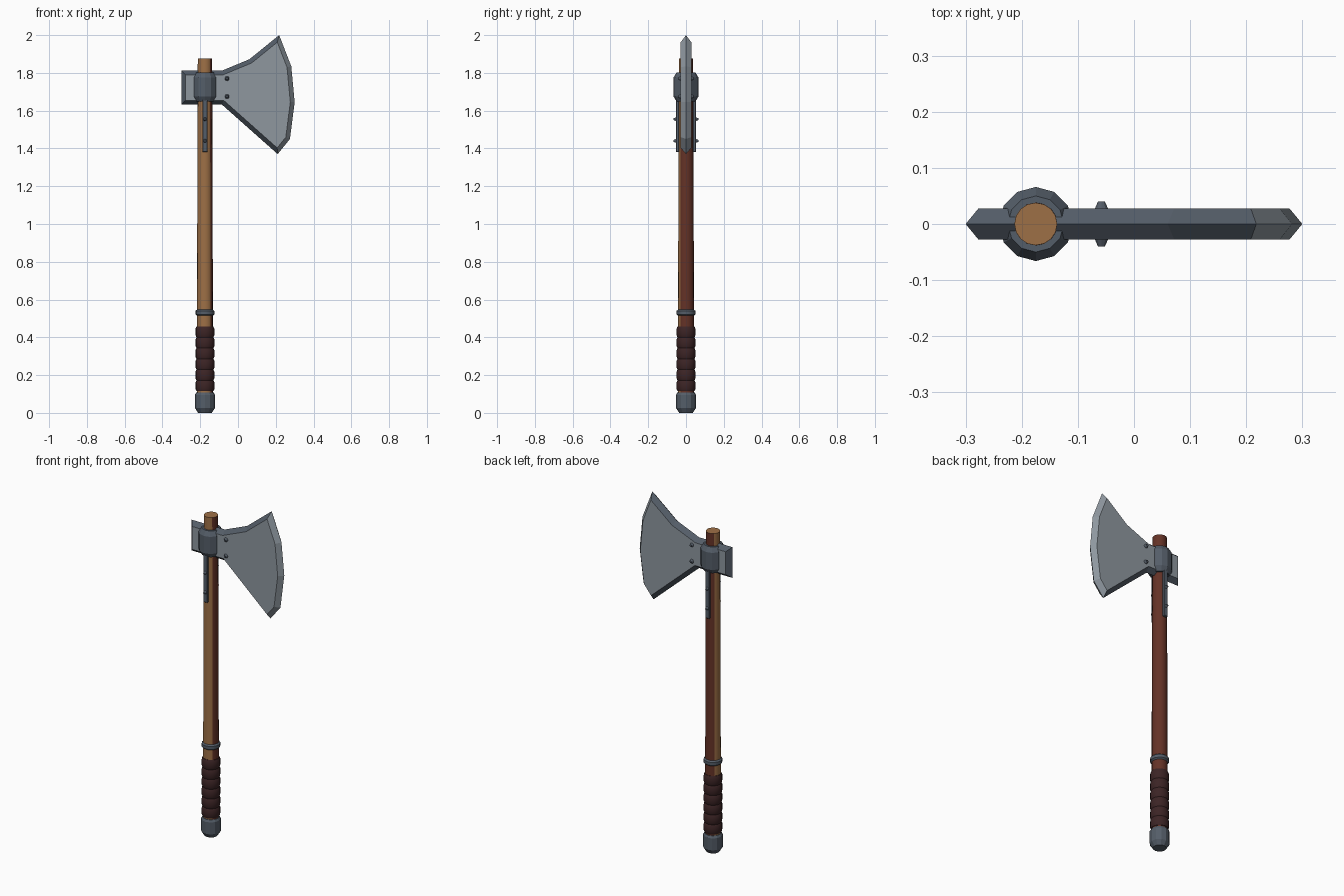
import bpy, bmesh, math

if "Cube" in bpy.data.objects:
    bpy.data.objects.remove(bpy.data.objects["Cube"], do_unlink=True)

SHAFT_X = -0.175


def material(name, srgb):
    linear = [((c / 255 + 0.055) / 1.055) ** 2.4 for c in srgb]
    mat = bpy.data.materials.new(name)
    mat.use_nodes = True
    mat.diffuse_color = (*linear, 1)
    mat.node_tree.nodes["Principled BSDF"].inputs["Base Color"].default_value = (*linear, 1)
    return mat


tan_wood = material("tan wood", (158, 112, 70))
red_wood = material("red brown wood", (100, 50, 38))
leather = material("dark leather", (60, 36, 37))
steel = material("dark steel", (84, 93, 104))
polished = material("polished steel", (142, 151, 159))


def make_object(name, bm, mats, smooth_angle=None):
    mesh = bpy.data.meshes.new(name)
    bm.to_mesh(mesh)
    bm.free()
    for mat in mats:
        mesh.materials.append(mat)
    ob = bpy.data.objects.new(name, mesh)
    bpy.context.collection.objects.link(ob)
    if smooth_angle:
        bpy.ops.object.select_all(action="DESELECT")
        ob.select_set(True)
        bpy.context.view_layer.objects.active = ob
        bpy.ops.object.shade_smooth_by_angle(angle=math.radians(smooth_angle))
    return ob


def lathe(profile, sides):
    """Closed solid turned round the shaft from (radius, height) pairs."""
    bm = bmesh.new()
    rings = []
    for r, z in profile:
        angles = [math.tau * i / sides for i in range(sides)]
        rings.append([bm.verts.new((SHAFT_X + r * math.cos(a), r * math.sin(a), z)) for a in angles])
    for low, high in zip(rings, rings[1:]):
        for i in range(sides):
            j = (i + 1) % sides
            bm.faces.new((low[i], low[j], high[j], high[i]))
    bm.faces.new(rings[0][::-1])
    bm.faces.new(rings[-1])
    return bm


# Shaft: tan on one half, red brown on the other, tan on the top end
bm = lathe([(0.042, 0.08), (0.042, 0.6), (0.038, 1.875)], 16)
for f in bm.faces:
    c = f.calc_center_median()
    f.material_index = int(f.normal.z < 0.5 and c.x - SHAFT_X + c.y > 0)
bm.normal_update()
for f in bm.faces:
    if f.normal.z > 0.5:
        f.material_index = 0
make_object("shaft", bm, [tan_wood, red_wood], 35)

# Leather grip with bulging turns
turns, bottom, pitch = 6, 0.115, 0.057
profile = []
for i in range(turns):
    z = bottom + i * pitch
    profile += [(0.045, z), (0.05, z + 0.2 * pitch), (0.05, z + 0.8 * pitch)]
profile.append((0.045, bottom + turns * pitch))
make_object("leather_grip", lathe(profile, 16), [leather], 40)

# Turned metal fittings
make_object("pommel", lathe([(0.036, 0), (0.053, 0.026), (0.053, 0.096), (0.046, 0.108)], 12), [steel])
make_object("grip_ring", lathe([(0.042, 0.515), (0.05, 0.522), (0.05, 0.54), (0.042, 0.547)], 16), [steel], 25)
make_object("head_collar", lathe([(0.05, 1.648), (0.066, 1.675), (0.066, 1.775), (0.05, 1.802)], 12), [steel])

# Axe head: outline on the middle plane, inset to a raised cheek, mirrored
outline = [(-0.3, 1.632), (-0.085, 1.632), (0.21, 1.37), (0.275, 1.45), (0.3, 1.645),
           (0.282, 1.835), (0.218, 2.0), (0.06, 1.872), (-0.085, 1.812), (-0.3, 1.812)]
bm = bmesh.new()
cheek = bm.faces.new([bm.verts.new((x, 0, z)) for x, z in outline])
bm.normal_update()
bmesh.ops.inset_individual(bm, faces=[cheek], thickness=0.023, depth=0.028, use_even_offset=True)
bm.normal_update()
for f in bm.faces:
    cutting_edge = f.normal.x > 0.4 and f.calc_center_median().x > 0.2
    f.material_index = int(f.normal.y < -0.95 or cutting_edge)
head = make_object("axe_head", bm, [steel, polished])
head.modifiers.new("Mirror", "MIRROR").use_axis = (False, True, False)


def rivet(name, x, y, z, radius, height, side):
    """Domed stud standing out along y."""
    bm = bmesh.new()
    bmesh.ops.create_cone(bm, cap_ends=True, segments=10, radius1=radius,
                          radius2=radius * 0.5, depth=height)
    ob = make_object(name, bm, [steel])
    ob.rotation_euler.x = -side * math.pi / 2
    ob.location = (x, side * y, z)


# Straps and rivets on both sides
for side, label in ((-1, "front"), (1, "back")):
    bm = bmesh.new()
    bmesh.ops.create_cube(bm, size=1)
    bmesh.ops.scale(bm, vec=(0.026, 0.016, 0.28), verts=bm.verts)
    bmesh.ops.bevel(bm, geom=bm.edges[:], offset=0.003, segments=1, affect="EDGES")
    strap = make_object(label + "_strap", bm, [steel])
    strap.location = (SHAFT_X, side * 0.045, 1.52)
    for z in (1.44, 1.555):
        rivet(label + "_strap_rivet", SHAFT_X, 0.057, z, 0.011, 0.016, side)
    for z in (1.675, 1.77):
        rivet(label + "_cheek_rivet", -0.058, 0.033, z, 0.013, 0.014, side)
